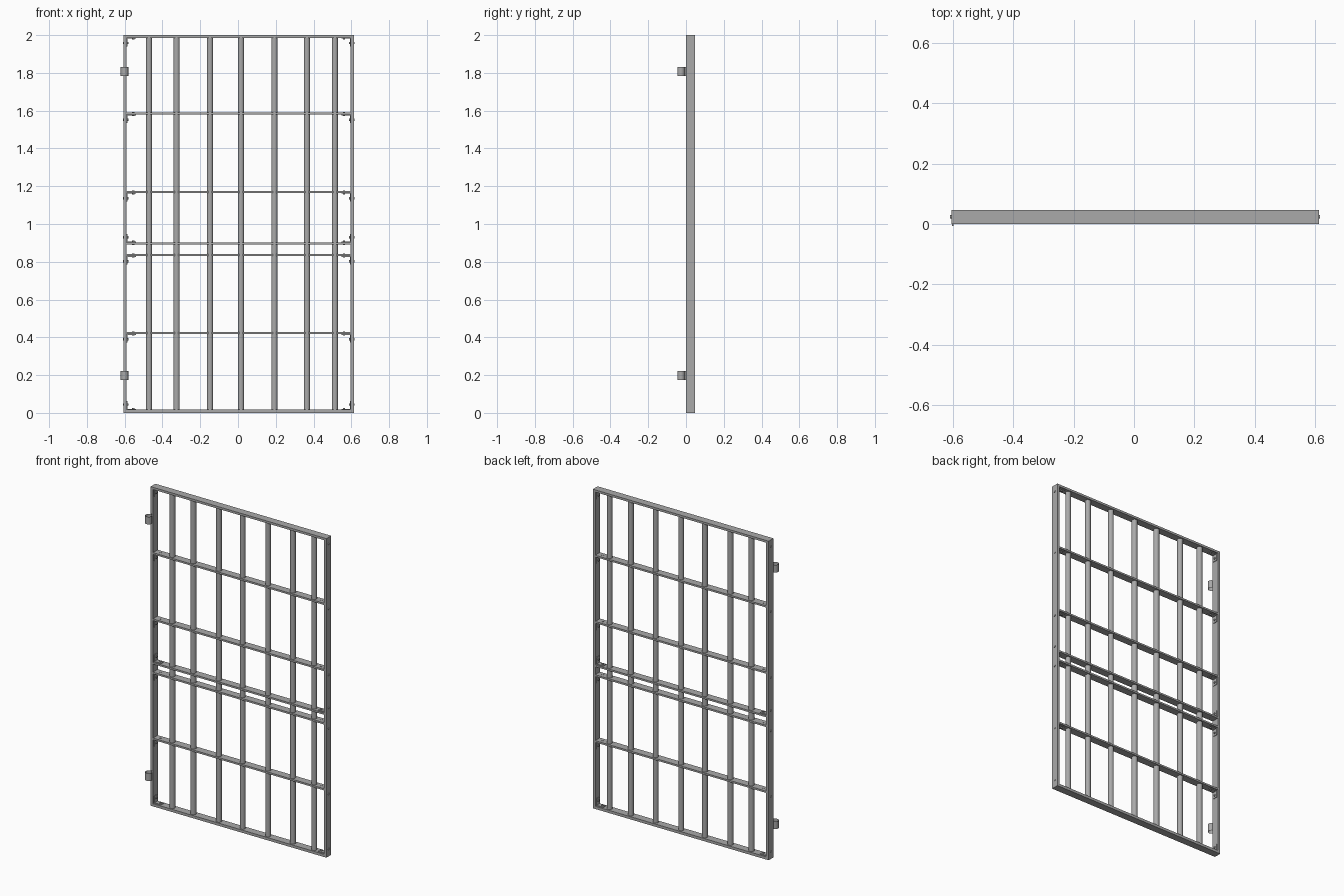
import bpy
import math
from mathutils import Matrix, Vector

old = bpy.data.objects.get("Cube")
if old:
    bpy.data.objects.remove(old, do_unlink=True)

steel = bpy.data.materials.new("grey_steel")
steel.use_nodes = True
steel.diffuse_color = (0.4, 0.4, 0.4, 1)
steel.node_tree.nodes["Principled BSDF"].inputs["Base Color"].default_value = steel.diffuse_color

LEFT, RIGHT = -0.606, 0.613      # outer faces of the frame
DEPTH, WALL, HEIGHT = 0.047, 0.017, 2.0
RAIL = 0.011
MID_Y = DEPTH / 2


def box(name, low, high):
    low, high = Vector(low), Vector(high)
    bpy.ops.mesh.primitive_cube_add(size=1, location=(low + high) / 2)
    ob = bpy.context.object
    ob.name = name
    ob.data.transform(Matrix.Diagonal((*(high - low), 1)))
    ob.data.materials.append(steel)
    return ob


def rod(name, start, end, radius, sides, cap="NGON"):
    start, end = Vector(start), Vector(end)
    axis = end - start
    bpy.ops.mesh.primitive_cylinder_add(
        vertices=sides, radius=radius, depth=axis.length, end_fill_type=cap,
        location=(start + end) / 2, rotation=axis.to_track_quat("Z", "Y").to_euler())
    ob = bpy.context.object
    ob.name = name
    ob.data.materials.append(steel)
    bpy.ops.object.shade_smooth_by_angle(angle=math.radians(40))
    return ob


# Outer frame
inner_l, inner_r = LEFT + WALL, RIGHT - WALL
box("right_post", (LEFT, 0, 0), (inner_l, DEPTH, HEIGHT))
box("left_post", (inner_r, 0, 0), (RIGHT, DEPTH, HEIGHT))
box("bottom_rail", (inner_l, 0, 0), (inner_r, DEPTH, WALL))
box("top_rail", (inner_l, 0, HEIGHT - 0.014), (inner_r, DEPTH, HEIGHT))

# Cross rails
rails = {"upper": 1.585, "middle": 1.17, "lock_upper": 0.897,
         "lock_lower": 0.836, "lower": 0.423}
for name, z in rails.items():
    box(name + "_cross_rail", (inner_l, 0, z - RAIL / 2), (inner_r, DEPTH, z + RAIL / 2))

# Round upright bars
for x in (-0.471, -0.325, -0.148, 0.016, 0.193, 0.365, 0.513):
    rod("upright_bar", (x, MID_Y, 0.01), (x, MID_Y, HEIGHT - 0.01), 0.0165, 24)


def bracket(z, up, rail_thickness):
    """Pair of bolted angle brackets on the rail face at height z."""
    for post, side in ((inner_l, 1), (inner_r, -1)):
        y0, y1 = MID_Y - 0.015, MID_Y + 0.015
        ends = sorted((post, post + side * 0.048))
        flat = sorted((z, z + up * 0.004))
        box("bracket_rail_leg", (ends[0], y0, flat[0]), (ends[1], y1, flat[1]))
        ends = sorted((post, post + side * 0.004))
        tall = sorted((z, z + up * 0.045))
        box("bracket_post_leg", (ends[0], y0, tall[0]), (ends[1], y1, tall[1]))
        # Bolts through the post and through the rail
        bz = z + up * 0.028
        rod("post_bolt", (post - side * (WALL + 0.004), MID_Y, bz),
            (post + side * 0.009, MID_Y, bz), 0.006, 12)
        bx = post + side * 0.035
        rod("rail_bolt", (bx, MID_Y, z - up * (rail_thickness + 0.002)),
            (bx, MID_Y, z + up * 0.009), 0.006, 12)


bracket(HEIGHT - 0.014, -1, 0.012)
bracket(WALL, 1, WALL - 0.004)
for name, z in rails.items():
    up = 1 if name == "lock_upper" else -1
    bracket(z + up * RAIL / 2, up, RAIL)

# Open hinge sleeves on the front of the right post
for z in (0.199, 1.807):
    rod("hinge_sleeve", (-0.601, -0.026, z - 0.024), (-0.601, -0.026, z + 0.024),
        0.02, 24, cap="NOTHING")
    box("hinge_weld", (-0.604, -0.007, z - 0.024), (-0.598, 0, z + 0.024))
